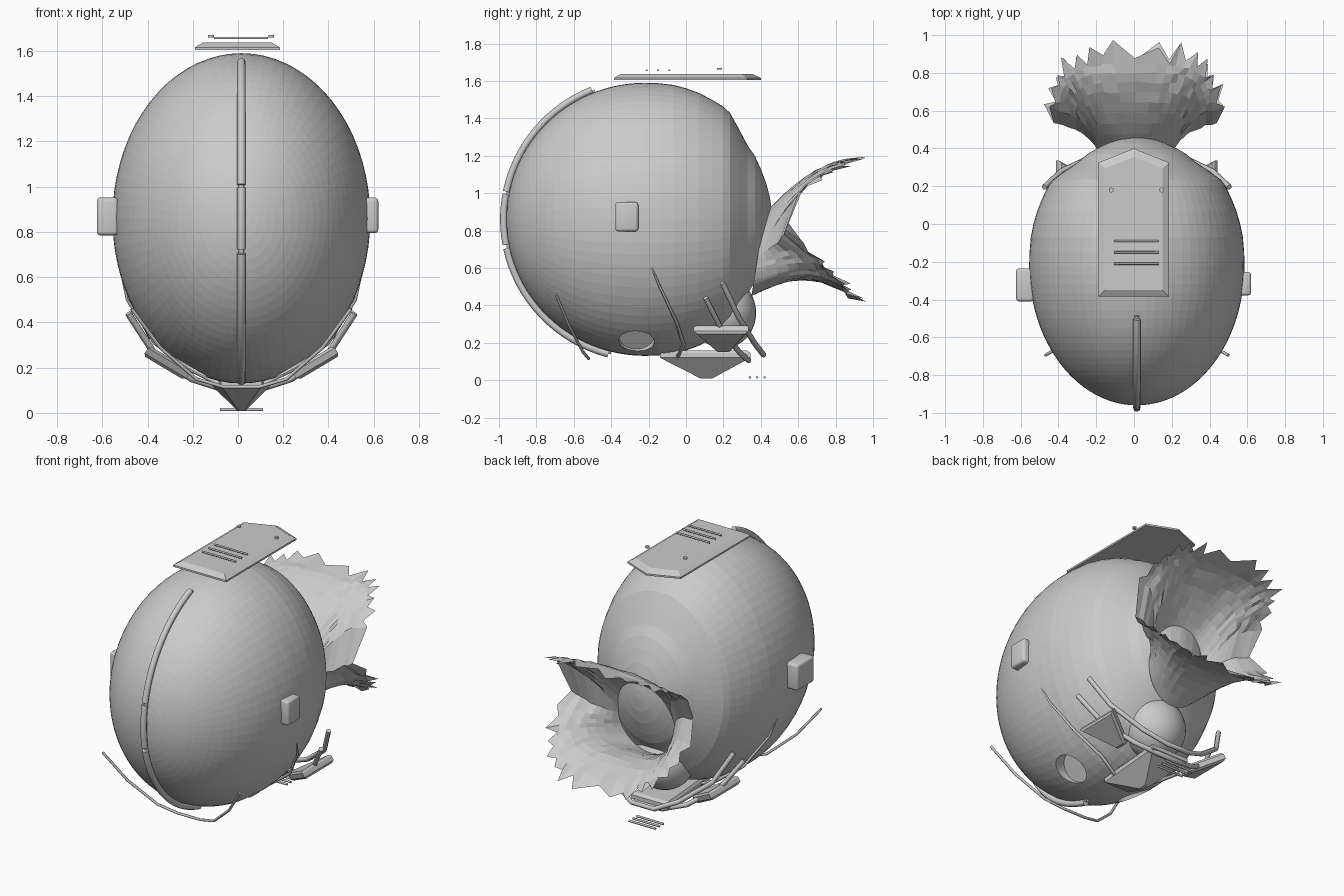
import bpy, bmesh, math, random
from mathutils import Vector, Matrix

if "Cube" in bpy.data.objects:
    bpy.data.objects.remove(bpy.data.objects["Cube"])

random.seed(4)
grey = bpy.data.materials.new("matte_grey")
grey.diffuse_color = (0.6, 0.6, 0.6, 1)
grey.use_nodes = True
grey.node_tree.nodes["Principled BSDF"].inputs["Base Color"].default_value = grey.diffuse_color
CX = 0.015  # centre line of the shell


def finish(name, bm, smooth=False):
    bmesh.ops.recalc_face_normals(bm, faces=bm.faces)
    me = bpy.data.meshes.new(name)
    bm.to_mesh(me)
    bm.free()
    me.materials.append(grey)
    ob = bpy.data.objects.new(name, me)
    bpy.context.collection.objects.link(ob)
    if smooth:
        for p in me.polygons:
            p.use_smooth = True
    return ob


def activate(ob):
    bpy.ops.object.select_all(action='DESELECT')
    ob.select_set(True)
    bpy.context.view_layer.objects.active = ob


def tube(name, pts, r, radii=None, res=1):
    cu = bpy.data.curves.new(name, 'CURVE')
    cu.dimensions = '3D'
    cu.bevel_depth = r
    cu.bevel_resolution = res
    cu.use_fill_caps = True
    sp = cu.splines.new('POLY')
    sp.points.add(len(pts) - 1)
    for i, p in enumerate(pts):
        sp.points[i].co = (*p, 1)
        sp.points[i].radius = radii[i] if radii else 1
    ob = bpy.data.objects.new(name, cu)
    bpy.context.collection.objects.link(ob)
    cu.materials.append(grey)
    activate(ob)
    bpy.ops.object.convert(target='MESH')
    return bpy.context.object


def box(name, lo, hi, bevel):
    bm = bmesh.new()
    bmesh.ops.create_cube(bm, size=1)
    lo, hi = Vector(lo), Vector(hi)
    for v in bm.verts:
        v.co = (lo + hi) / 2 + v.co * (hi - lo)
    bmesh.ops.bevel(bm, geom=bm.edges[:], offset=bevel, segments=3, profile=.5, affect='EDGES')
    return finish(name, bm, True)


def loft(bm, rings, closed=True):
    n = len(rings[0])
    vs = [[bm.verts.new(p) for p in ring] for ring in rings]
    for a, b in zip(vs, vs[1:]):
        for i in range(n):
            j = (i + 1) % n
            bm.faces.new((a[i], a[j], b[j], b[i]))
    if closed:
        bm.faces.new(vs[0])
        bm.faces.new(vs[-1])


# Egg-shaped shell, turned around the y axis, pinched toward the back
N = 72
prof = []
for i in range(1, 25):
    t = i / 24 * math.pi / 2
    prof.append((-0.22 - 0.74 * math.cos(t), math.sin(t)))
prof += [(-0.15, .997), (-0.07, .985), (0, .96), (.07, .925), (.14, .875), (.2, .825), (.235, .78),
         (.28, .67), (.33, .54), (.37, .46), (.40, .37), (.43, .26), (.45, .15), (.46, .04)]
bm = bmesh.new()
loft(bm, [[(CX + .57 * r * math.cos(k * math.tau / N), y, .86 + .73 * r * math.sin(k * math.tau / N))
           for k in range(N)] for y, r in prof])
shell = finish("shell", bm)

# Round sockets sunk in the lower sides
for s in (-1, 1):
    axis = Vector((s * .8, 0, -.6))
    bm = bmesh.new()
    bmesh.ops.create_cone(bm, cap_ends=True, segments=32, radius1=.095, radius2=.095, depth=.2,
                          matrix=Matrix.Translation(Vector((CX + s * .25, -.265, .2)) + axis * .03)
                          @ axis.to_track_quat('Z', 'Y').to_matrix().to_4x4())
    cutter = finish("socket_cutter", bm)
    cutter.hide_render = True
    m = shell.modifiers.new("socket", 'BOOLEAN')
    m.operation = 'DIFFERENCE'
    m.object = cutter
    m.solver = 'EXACT'
    activate(shell)
    bpy.ops.object.modifier_apply(modifier=m.name)
    bpy.data.objects.remove(cutter)

# Rounded bulge below the collar
bm = bmesh.new()
bmesh.ops.create_uvsphere(bm, u_segments=32, v_segments=20, radius=1,
                          matrix=Matrix.Translation((CX, .2, .36)) @ Matrix.Diagonal((.19, .175, .19, 1)))
finish("lower_bulge", bm, True)

# Torn trumpet-shaped collar at the back
K, ROWS = 56, 9
rings = []
for r in range(ROWS + 1):
    t = r / ROWS
    ring = []
    for k in range(K):
        a = k / K * math.tau
        c, s = math.cos(a), math.sin(a)
        up = abs(s)
        x0, y0, z0 = .2 * c, .385 + .035 * s, .67 + .22 * s
        x1 = math.copysign(.44 * abs(c) ** .6, c)
        y1 = .53 + .36 * up ** .7
        ex = t ** (1.25 - .5 * up)                 # sideways flare
        ey = 1 - (1 - t) ** (1.9 - .8 * up)        # backward growth
        if s > 0:
            z1 = .85 + .33 * up ** .35
            ez = 1 - (1 - t) ** 2
            z = z0 + (z1 - z0) * ez
        else:
            z1 = .80 - .36 * up ** .75
            z = z0 + (z1 - z0) * t + .09 * up * math.sin(math.pi * t)
        p = Vector((CX * .5 + x0 + (x1 - x0) * ex, y0 + (y1 - y0) * ey, z))
        j = .01 * t
        p += Vector([random.uniform(-j, j) for _ in range(3)])
        if r == ROWS:
            tip = random.uniform(.02, .09) if k % 2 else random.uniform(-.03, .01)
            p += Vector((c * .6, .2 + .8 * up, .2 * s)) * tip
        ring.append(p)
    rings.append(ring)
bm = bmesh.new()
loft(bm, rings, closed=False)
finish("torn_collar", bm)


# Front crest in three arcs
def arc(a0, a1, n, ry, rz):
    return [(CX, -.22 - ry * math.cos(math.radians(a0 + (a1 - a0) * i / n)),
             .86 + rz * math.sin(math.radians(a0 + (a1 - a0) * i / n))) for i in range(n + 1)]


for name, a0, a1 in (("crest_upper", 11.5, 68), ("crest_middle", -10.5, 10.5), ("crest_lower", -75, -12)):
    n = 16 if a1 - a0 > 30 else 6
    tube(name, arc(a0, a1, n, .755, .745), .019, res=2)
    tube(name + "_inner", arc(a0 - 1, a1 + 1, n, .744, .733), .012)

# Top plate with bevelled rim, bars and studs
outline = [(-.19, -.385), (.185, -.385), (.185, .325), (0, .40), (-.19, .325)]
inner = [(-.155, -.35), (.15, -.35), (.15, .295), (0, .355), (-.155, .295)]
bm = bmesh.new()
loft(bm, [[(*p, 1.605) for p in outline], [(*p, 1.616) for p in outline], [(*p, 1.637) for p in inner]])
finish("top_plate", bm)
for y in (-.09, -.15, -.21):
    tube("top_bar", [(-.105, y, 1.657), (.132, y, 1.657)], .006)
for x in (-.12, .147):
    bm = bmesh.new()
    bmesh.ops.create_cone(bm, cap_ends=True, segments=12, radius1=.013, radius2=.013, depth=.01,
                          matrix=Matrix.Translation((x, .18, 1.665)))
    finish("top_stud", bm)

# Side blocks
box("left_block", (-.624, -.41, .785), (-.53, -.235, .952), .016)
box("right_block", (.55, -.378, .795), (.62, -.255, .952), .016)

# Rods wrapped under the shell, mirrored about the centre line
rods = {
    "front_rod": (.008, [(.485, -.695, .46), (.36, -.625, .29), (.2, -.55, .15), (.08, -.52, .115)], None),
    "long_rod": (.011, [(.55, -.225, .70), (.505, -.14, .5), (.385, -.05, .31), (.22, -.012, .19), (.09, -.045, .125)],
                 [.3, .6, .8, 1, 1]),
    "back_rod_a": (.015, [(.50, .105, .44), (.39, .19, .27), (.22, .285, .15), (.08, .335, .105)], None),
    "back_rod_b": (.015, [(.49, .195, .52), (.40, .28, .34), (.22, .365, .20), (.08, .415, .135)], None),
}
for name, (r, half, rad) in rods.items():
    pts = [(CX + x, y, z) for x, y, z in half] + [(CX - x, y, z) for x, y, z in reversed(half)]
    tube(name, pts, r, rad + rad[::-1] if rad else None)

# Keel-shaped plate under the chin
W, APEX = .13, .11
quad = [(-W * .7, -.14), (W * .7, -.14), (W, .345), (-W, .345)]
bm = bmesh.new()
loft(bm, [[(CX + x * f, APEX + (y - APEX) * f, z) for x, y in quad]
          for f, z in ((.92, .158), (1, .145), (1, .12), (.12, .008))])
finish("chin_plate", bm)

# Tilted wedge plates on both sides of the chin
wedge = [(.42, .04, .275), (.42, .335, .275), (.235, .235, .165), (.235, .165, .165)]
mid = Vector((.345, .19, .23))
for s in (-1, 1):
    bm = bmesh.new()
    rings = []
    for f, d in ((.9, -.026), (1, -.014), (1, .014), (.88, .026)):
        ring = [mid + (Vector(p) - mid) * f + Vector((.565, 0, -.825)) * d for p in wedge]
        rings.append([(CX + s * p.x, p.y, p.z) for p in ring])
    loft(bm, rings)
    finish("side_chin_plate", bm)

# Small bars below the chin
for y in (.342, .38, .42):
    tube("chin_bar", [(-.08, y, .015), (.11, y, .015)], .007)
